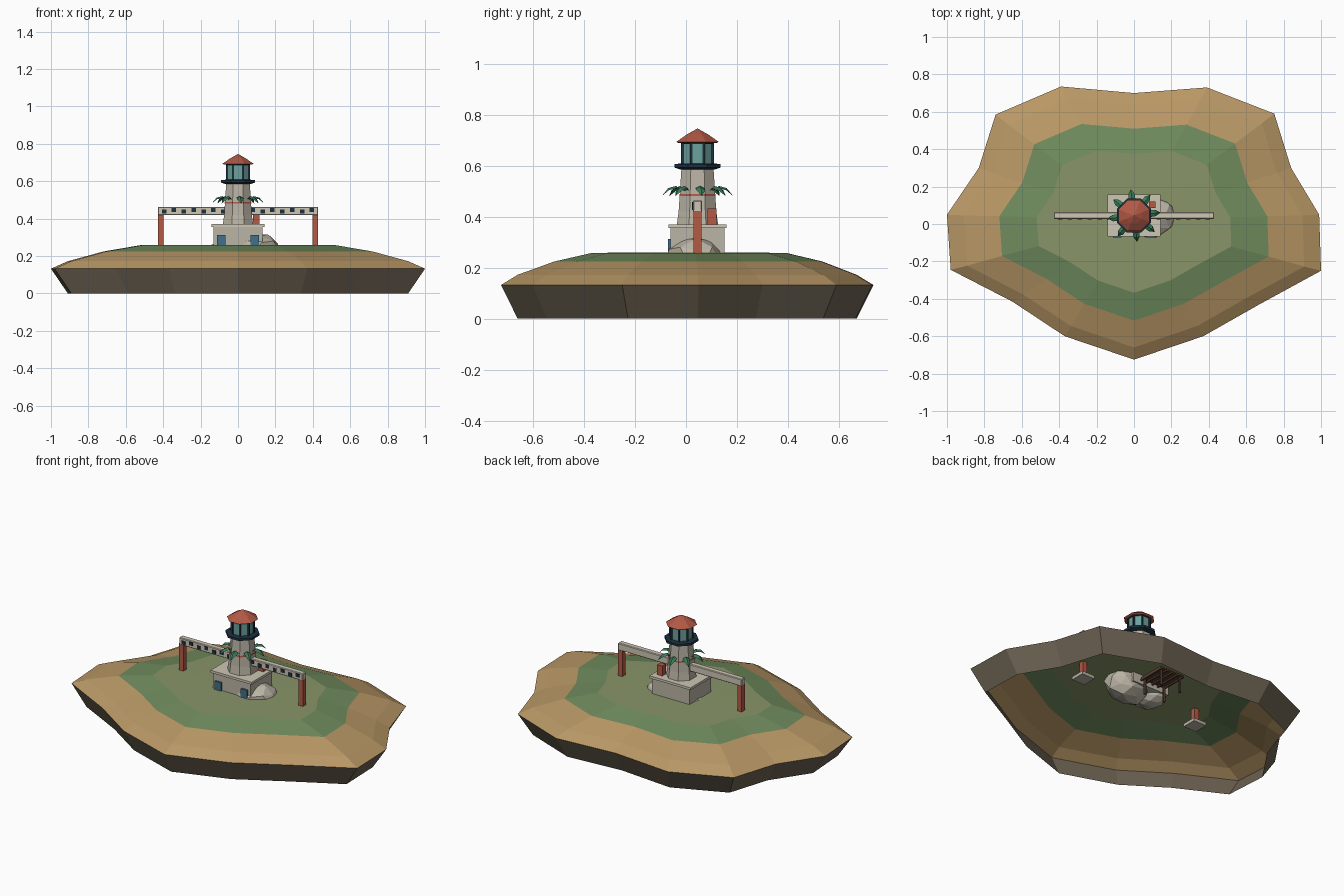
import bpy, bmesh, math, random
from mathutils import Vector

if "Cube" in bpy.data.objects:
    bpy.data.objects.remove(bpy.data.objects["Cube"])

random.seed(4)
CY = 0.045  # tower axis in y


def mat(name, r, g, b):
    m = bpy.data.materials.new(name)
    m.diffuse_color = (r, g, b, 1)
    m.use_nodes = True
    m.node_tree.nodes["Principled BSDF"].inputs["Base Color"].default_value = m.diffuse_color
    return m


CLIFF = mat("cliff", .16, .13, .09)
SAND = mat("sand", .48, .31, .13)
GRASS = mat("grass", .16, .26, .11)
MEADOW = mat("meadow", .25, .30, .14)
STONE = mat("stone", .50, .46, .38)
PALE = mat("pale_stone", .62, .57, .46)
RED = mat("terracotta", .45, .10, .06)
NAVY = mat("navy", .012, .03, .05)
GLASS = mat("glass", .15, .36, .34)
DOOR = mat("blue", .05, .16, .26)
LEAF = mat("leaf", .04, .20, .10)
WOOD = mat("wood", .10, .05, .03)


def finish(name, bm, *mats):
    me = bpy.data.meshes.new(name)
    bm.to_mesh(me)
    bm.free()
    ob = bpy.data.objects.new(name, me)
    for m in mats:
        me.materials.append(m)
    bpy.context.collection.objects.link(ob)
    return ob


def box(name, x0, x1, y0, y1, z0, z1, m, bevel=0):
    bm = bmesh.new()
    bmesh.ops.create_cube(bm, size=1)
    for v in bm.verts:
        v.co = Vector(((x0 + x1) / 2 + v.co.x * (x1 - x0),
                       (y0 + y1) / 2 + v.co.y * (y1 - y0),
                       (z0 + z1) / 2 + v.co.z * (z1 - z0)))
    if bevel:
        bmesh.ops.bevel(bm, geom=bm.edges[:], offset=bevel, segments=1, affect='EDGES')
    return finish(name, bm, m)


def lathe(name, profile, m, sides=8, cap=True):
    """Faceted turned part on the tower axis, flat side to the front."""
    bm = bmesh.new()
    rings = []
    for r, z in profile:
        ring = []
        for i in range(sides):
            a = 2 * math.pi * (i + .5) / sides
            ring.append(bm.verts.new((r * math.cos(a), CY + r * math.sin(a), z)))
        rings.append(ring)
    for a, b in zip(rings, rings[1:]):
        for i in range(sides):
            j = (i + 1) % sides
            bm.faces.new((a[i], a[j], b[j], b[i]))
    if cap:
        bm.faces.new(rings[0][::-1])
        bm.faces.new(rings[-1])
    bmesh.ops.remove_doubles(bm, verts=bm.verts, dist=1e-5)
    bmesh.ops.recalc_face_normals(bm, faces=bm.faces)
    return finish(name, bm, m)


# Island: open shell of scaled shoreline rings
shore = [(0, -.725), (.37, -.60), (.67, -.43), (1, -.25), (.99, .05), (.84, .30),
         (.75, .59), (.39, .73), (0, .70), (-.39, .735), (-.74, .585), (-.83, .30),
         (-1, .05), (-.98, -.245), (-.65, -.415), (-.37, -.60)]
levels = [(.91, 0), (1, .132), (.91, .172), (.72, .224), (.52, .258)]
bm = bmesh.new()
rings = []
for s, z in levels:
    rings.append([bm.verts.new((x * s, y * s + (.02 * (1 - s) if s < .9 else 0), z)) for x, y in shore])
for k, (a, b) in enumerate(zip(rings, rings[1:])):
    for i in range(16):
        j = (i + 1) % 16
        f = bm.faces.new((a[i], a[j], b[j], b[i]))
        f.material_index = (0, 1, 1, 2)[k]
top = bm.verts.new((0, 0, .26))
for i in range(16):
    bm.faces.new((rings[-1][i], rings[-1][(i + 1) % 16], top)).material_index = 3
finish("island", bm, CLIFF, SAND, GRASS, MEADOW)


# Foundation rocks, mostly below the grass
def rock(name, c, r):
    bm = bmesh.new()
    bmesh.ops.create_icosphere(bm, subdivisions=2, radius=1)
    for v in bm.verts:
        k = random.uniform(.88, 1.06)
        v.co = Vector(c) + Vector([v.co[i] * r[i] * k for i in range(3)])
    bmesh.ops.dissolve_limit(bm, angle_limit=.2, verts=bm.verts, edges=bm.edges)
    finish(name, bm, STONE)


rock("right_rock", (.085, .04, .225), (.145, .12, .10))
rock("left_rock", (-.085, .05, .215), (.09, .10, .06))

# Tower base with cap slab, front doors and rear chimney
box("base", -.13, .13, -.06, .15, .20, .357, STONE)
box("base_cap", -.142, .142, -.068, .158, .355, .37, PALE)
for s in (-1, 1):
    box("front_door", s * .09 - .022, s * .09 + .022, -.071, -.055, .25, .312, DOOR)
box("chimney", .08, .115, .085, .12, .365, .432, RED)

# Tower shaft, band, gallery, lantern and roof
lathe("tower", [(.088, .365), (.080, .42), (.068, .59)], STONE)
lathe("red_band", [(.0775, .480), (.0765, .488)], RED)
lathe("gallery", [(.075, .585), (.098, .592), (.098, .606), (.07, .608)], NAVY)
lathe("lantern_glass", [(.064, .60), (.064, .695)], GLASS)
bm = bmesh.new()
for i in range(8):
    a = 2 * math.pi * (i + .5) / 8
    new = bmesh.ops.create_cube(bm, size=1)["verts"]
    for v in new:
        v.co = Vector((.065 * math.cos(a) + v.co.x * .009,
                       CY + .065 * math.sin(a) + v.co.y * .009, .648 + v.co.z * .092))
finish("lantern_bars", bm, NAVY)
lathe("lantern_rim", [(.07, .685), (.07, .694)], NAVY)
lathe("roof", [(.08, .688), (.09, .693), (.045, .722), (.001, .745)], RED)

# Drooping fronds around the shaft: each a folded blade
spine = [(.06, .498, .006), (.085, .520, .018), (.115, .512, .017), (.14, .482, .001)]
bm = bmesh.new()
for i in range(8):
    a = 2 * math.pi * i / 8 + .12
    d = Vector((math.cos(a), math.sin(a), 0))
    t = Vector((-d.y, d.x, 0))
    rows = []
    for r, z, w in spine:
        p = Vector((0, CY, z)) + d * r
        drop = Vector((0, 0, -w * .5))
        rows.append([bm.verts.new(q) for q in (p - t * w + drop, p, p + t * w + drop)])
    for p, q in zip(rows, rows[1:]):
        for k in (0, 1):
            bm.faces.new((p[k], q[k], q[k + 1], p[k + 1]))
finish("palm_fronds", bm, LEAF)

# Long beam on two posts with buried footings
box("beam", -.428, .428, CY - .018, CY + .018, .418, .463, PALE, .004)
for s in (-1, 1):
    box("beam_post", s * .413 - .015, s * .413 + .015, CY - .016, CY + .016, .17, .425, RED)
    box("post_footing", s * .413 - .045, s * .413 + .045, CY - .045, CY + .045, .15, .17, STONE)
n = 16
for i in range(n):
    x = -.395 + .79 * i / (n - 1)
    z = .446 if i % 2 else .437
    box("beam_tile", x - .012, x + .012, CY - .0215, CY - .015, z - .011, z + .011, NAVY)

# Timber shelter hidden under the grass behind the base
PX, PY = 0, .25
box("shelter_roof", PX - .085, PX + .085, PY - .085, PY + .085, .222, .232, WOOD)
for sx in (-1, 1):
    for sy in (-1, 1):
        x, y = PX + sx * .07, PY + sy * .07
        box("shelter_post", x - .006, x + .006, y - .006, y + .006, .12, .225, WOOD)
for i in range(5):
    x = PX - .08 + i * .04
    box("shelter_rafter", x - .005, x + .005, PY - .09, PY + .09, .213, .223, WOOD)
